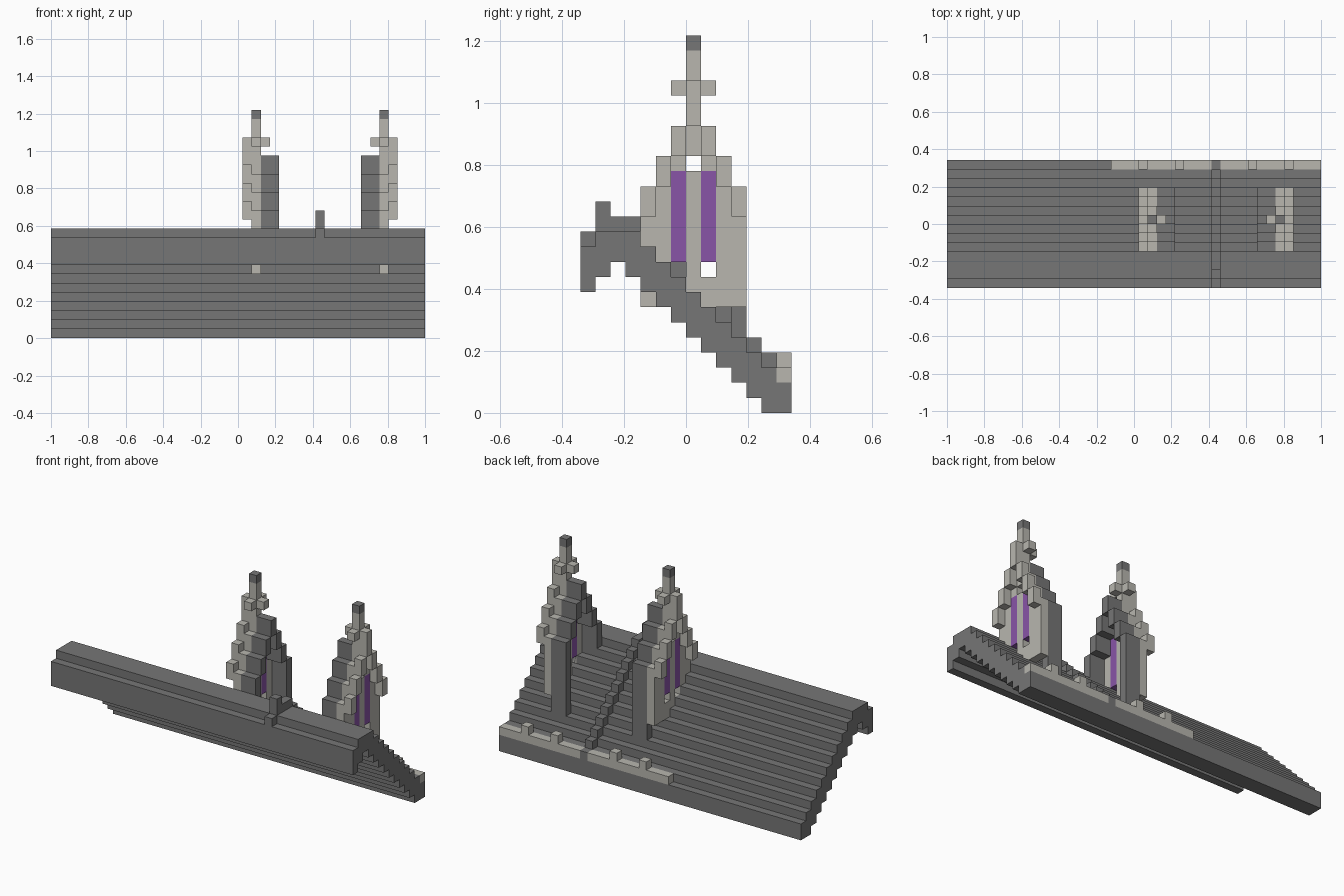
import bpy
import bmesh

U = 2 / 41            # one block
AXIS = 9 * U          # line the dormers are mirrored about
MID = U / 2           # gable centre line in y

cube = bpy.data.objects.get("Cube")
if cube:
    bpy.data.objects.remove(cube, do_unlink=True)


def material(name, rgb):
    m = bpy.data.materials.new(name)
    m.use_nodes = True
    m.diffuse_color = (*rgb, 1)
    bsdf = m.node_tree.nodes["Principled BSDF"]
    bsdf.inputs["Base Color"].default_value = (*rgb, 1)
    bsdf.inputs["Roughness"].default_value = 0.9
    return m


SLATE = material("dark slate", (0.18, 0.18, 0.18))
STONE = material("light stone", (0.48, 0.47, 0.43))
GLASS = material("purple glass", (0.25, 0.09, 0.39))


def finish(name, bm, mat, location):
    bmesh.ops.recalc_face_normals(bm, faces=bm.faces)
    mesh = bpy.data.meshes.new(name)
    bm.to_mesh(mesh)
    bm.free()
    mesh.materials.append(mat)
    obj = bpy.data.objects.new(name, mesh)
    obj.location = location
    bpy.context.collection.objects.link(obj)
    return obj


def blocks(name, mat, cells, mirror=True):
    """Cells are (first x, last x, first y, last y, bottom, top) around the dormer axis."""
    bm = bmesh.new()
    for x0, x1, y0, y1, z0, z1 in cells:
        lo = (x0 - 0.5, y0 - 0.5, z0)
        hi = (x1 + 0.5, y1 + 0.5, z1)
        for v in bmesh.ops.create_cube(bm, size=1)["verts"]:
            v.co = [U * (b if c > 0 else a) for a, b, c in zip(lo, hi, v.co)]
    obj = finish(name, bm, mat, (AXIS, MID, 0))
    if mirror:
        obj.modifiers.new("Mirror", "MIRROR").use_mirror_merge = False
    return obj


# Main roof: stepped section extruded along x
tops = [11, 12, 12] + list(range(12, 1, -1))
bottoms = [8, 9, 10] + list(range(9, -1, -1)) + [0]
section = []
for j, t in enumerate(tops):
    section += [(j, t), (j + 1, t)]
for j, b in reversed(list(enumerate(bottoms))):
    section += [(j + 1, b), (j, b)]
section = [p for i, p in enumerate(section) if p != section[i - 1]]

bm = bmesh.new()
face = bm.faces.new([bm.verts.new((-1, (j - 7) * U, k * U)) for j, k in section])
side = bmesh.ops.extrude_face_region(bm, geom=[face])
bmesh.ops.translate(bm, vec=(2, 0, 0),
                    verts=[g for g in side["geom"] if isinstance(g, bmesh.types.BMVert)])
finish("main_roof", bm, SLATE, (0, 0, 0))

# Raised rib running down the roof between the dormers
rib = [(0, 0, j - 7, j - 7, t, t + (2 if j == 1 else 1)) for j, t in enumerate(tops)]
blocks("roof_rib", SLATE, rib, mirror=False)

# Eaves parapet with merlons
blocks("parapet", STONE, [(1, 11, 6, 6, 2, 3)] + [(n, n, 6, 6, 3, 4) for n in (4, 8)])

# Dormers: gable wall, windows, projecting trim and stepped roof
wall = [(7, 7, 0, 0, 7, 16), (7, 7, 0, 0, 17, 24)]
windows, trim, shell = [], [], []
for s in (-1, 1):
    wall += [(7, 7, s, s, 7, 9), (7, 7, s, s, 16, 18),
             (7, 7, 2 * s, 2 * s, 8 if s < 0 else 7, 16),
             (7, 7, 3 * s, 3 * s, 7, 14)]
    windows.append((7, 7, s, s, 10, 16))
    for d in (1, 2, 3):
        top = 20 - 2 * d
        base = top - 2 if d < 3 else tops[7 + 3 * s]
        shell.append((5, 6, d * s, d * s, base, top))
        trim.append((8, 8, d * s, d * s, top - 1, top + 1))
shell.append((5, 6, 0, 0, 18, 20))
trim.append((8, 8, 0, 0, 19, 21))
blocks("dormer_wall", STONE, wall)
blocks("dormer_windows", GLASS, windows)
blocks("gable_trim", STONE, trim)
blocks("dormer_roof", SLATE, shell)

# Finial cross arms and dark tip
arms = [(7 + x, 7 + x, y, y, 21, 22) for x, y in ((1, 0), (-1, 0), (0, 1), (0, -1))]
blocks("finial_arms", STONE, arms)
blocks("finial_tip", SLATE, [(7, 7, 0, 0, 24, 25)])
